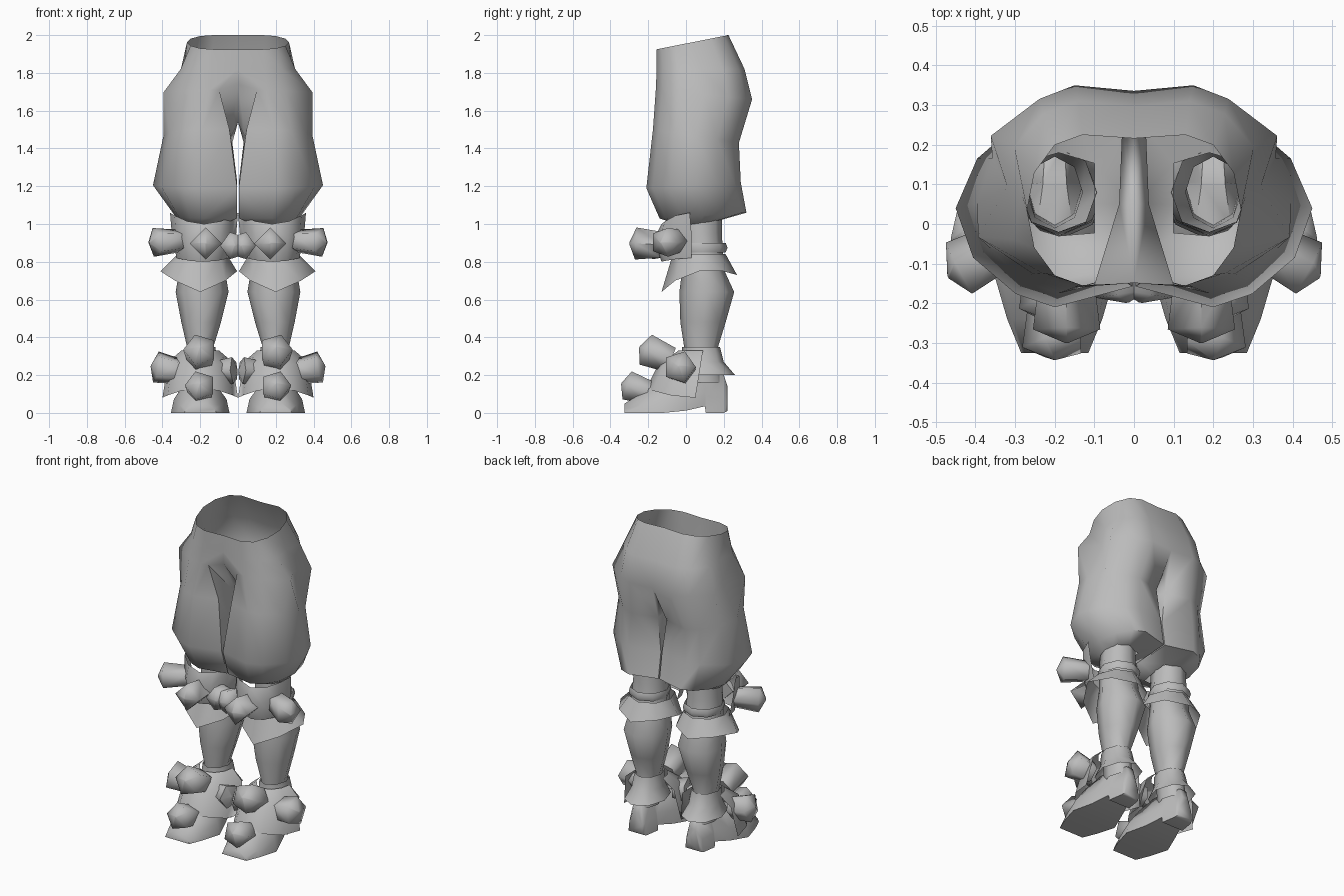
import bpy, bmesh
from math import sin, cos, radians, pi
from mathutils import Vector

if "Cube" in bpy.data.objects:
    bpy.data.objects.remove(bpy.data.objects["Cube"])

grey = bpy.data.materials.new("plain grey")
grey.use_nodes = True
grey.diffuse_color = (0.5, 0.5, 0.5, 1)
grey.node_tree.nodes["Principled BSDF"].inputs["Base Color"].default_value = (0.5, 0.5, 0.5, 1)


def finish(name, bm, angle):
    """Weld, mirror to the other leg and shade one part."""
    bmesh.ops.remove_doubles(bm, verts=bm.verts, dist=0.0005)
    bmesh.ops.recalc_face_normals(bm, faces=bm.faces)
    mesh = bpy.data.meshes.new(name)
    bm.to_mesh(mesh)
    bm.free()
    mesh.materials.append(grey)
    ob = bpy.data.objects.new(name, mesh)
    bpy.context.collection.objects.link(ob)
    ob.modifiers.new("mirror", 'MIRROR')
    bpy.ops.object.select_all(action='DESELECT')
    ob.select_set(True)
    bpy.context.view_layer.objects.active = ob
    bpy.ops.object.shade_smooth_by_angle(angle=radians(angle))


def skin(bm, rings, closed=True, caps=False):
    """Join a run of equal point rings with quads."""
    rows = [[bm.verts.new(p) for p in ring] for ring in rings]
    n = len(rows[0])
    for a, b in zip(rows, rows[1:]):
        for i in range(n if closed else n - 1):
            j = (i + 1) % n
            bm.faces.new((a[i], a[j], b[j], b[i]))
    if caps:
        bm.faces.new(rows[0])
        bm.faces.new(rows[-1])


def loft(name, rings, closed=True, caps=False, angle=65):
    bm = bmesh.new()
    skin(bm, rings, closed, caps)
    finish(name, bm, angle)


def oval(cx, cy, rx, ry, z, n=8):
    return [(cx + rx * cos(2 * pi * i / n), cy + ry * sin(2 * pi * i / n), z) for i in range(n)]


def front_arc(cx, cy, rx, ry, z, lift, n=7):
    """Half oval around the front, its ends raised by lift."""
    pts = []
    for i in range(n):
        a = pi + pi * i / (n - 1)
        pts.append((cx + rx * cos(a), cy + ry * sin(a), z + lift * cos(a) ** 2))
    return pts


# Trousers: centre, width, front y, back y, front z, back z, inner front x, inner back x, pinch
levels = [
    (.13, .14, -.155, .225, 1.925, 2.0, 0, 0, 1),
    (.14, .19, -.155, .31, 1.82, 1.82, 0, 0, 1.1),
    (.15, .25, -.16, .35, 1.71, 1.66, .1, 0, 1.5),
    (.19, .205, -.175, .28, 1.5, 1.43, .045, .03, 1.4),
    (.2, .25, -.21, .29, 1.19, 1.22, .004, .004, 1.7),
    (.18, .155, -.14, .32, 1.03, 1.06, .004, .004, 1.1),
    (.19, .095, -.03, .18, .99, 1.02, .1, .1, 1),
]
hip_pocket = {(1, 3): -.045, (2, 3): -.08, (2, 2): .035, (2, 4): .01}
outer, inner = [], []
for k, (cx, rx, yf, yb, zf, zb, xf, xb, pinch) in enumerate(levels):
    tuck = .96 if k < 3 else .75
    ring = [(xf, yf * tuck, zf)]
    for i in range(7):
        a = radians(-90 + 30 * i)
        s = (sin(a) + 1) / 2
        x = cx + rx * max(cos(a), 0) ** (pinch if i > 2 else (1 + pinch) / 2)
        ring.append((x + hip_pocket.get((k, i), 0), yf + (yb - yf) * s, zf + (zb - zf) * s))
    ring.append((xb, yb * (tuck + .1 if k > 2 else tuck), zb))
    outer.append(ring)
    inner.append([ring[0], ((xf + xb) / 2, .05, (zf + zb) / 2), ring[-1]])
bm = bmesh.new()
skin(bm, outer, closed=False)
skin(bm, inner[3:], closed=False)

# Crotch saddle between the legs
front, middle, back = (0, -.145, 1.74), (0, .05, 1.54), (0, .27, 1.55)
skin(bm, [[front, middle, back], [inner[2][0], inner[3][1], inner[3][2]]], closed=False)
for tri in ((outer[1][0], front, inner[2][0]),
            (inner[2][0], inner[3][0], inner[3][1]),
            (inner[2][2], back, inner[3][2])):
    bm.faces.new([bm.verts.new(p) for p in tri])
finish("trousers", bm, 70)

# Lower legs
loft("lower_leg", [oval(*r) for r in (
    (.19, .08, .095, .11, 1.03), (.19, .08, .1, .11, .95), (.19, .09, .12, .11, .76),
    (.19, .11, .14, .145, .64), (.195, .09, .105, .12, .48), (.2, .08, .07, .09, .35),
    (.2, .1, .07, .1, .16))])

# Feet: y, half width, sole z, top z
feet = []
for y, w, lo, hi in ((-.325, .085, 0, .05), (-.24, .12, 0, .1), (-.12, .155, 0, .18),
                     (0, .11, .012, .22), (.1, .075, .035, .22), (.105, .075, 0, .22),
                     (.2, .06, 0, .2), (.22, .05, .01, .14)):
    mid = lo + (hi - lo) * .4
    feet.append([(.2 + sx * w, y, z) for sx, z in
                 ((-1, lo), (1, lo), (.9, mid), (.4, hi), (-.4, hi), (-.9, mid))])
loft("foot", feet, caps=True)

# Knee guard, strap and pointed skirt
loft("knee_guard", [front_arc(.18, .02, .18, .15, 1.0, .06), front_arc(.18, .03, .17, .2, .92, .02),
                    front_arc(.185, .03, .14, .16, .8, .02)], closed=False)
loft("knee_strap", [oval(.19, .09, .115, .12, .9), oval(.19, .09, .12, .13, .875),
                    oval(.19, .09, .115, .12, .85)])
hem = []
for i, (x, y, z) in enumerate(oval(.2, .07, .21, .2, .75)):
    drop = .11 if i == 6 else .05 if i in (5, 7) else .02 if i == 2 else 0
    k = .9 if i % 2 else 1
    hem.append((max(.005, .2 + (x - .2) * k), .07 + (y - .07) * k, z - drop))
loft("knee_skirt", [oval(.19, .07, .13, .14, .84), hem])

# Ankle cuff and the flared guard over the instep
loft("ankle_cuff", [oval(.2, .08, .08, .1, .35), oval(.2, .09, .09, .11, .27), oval(.2, .1, .12, .16, .2)])
loft("instep_guard", [front_arc(.2, .09, .1, .13, .33, 0), front_arc(.2, .08, .17, .23, .25, .02),
                      front_arc(.2, .05, .2, .26, .13, -.05)], closed=False)


def stud(name, base, direction, r, length, sides=5):
    """Flared peg with a low pointed cap."""
    turn = Vector(direction).normalized().to_track_quat('Z', 'Y')
    bm = bmesh.new()
    rings = []
    for size, h in ((.8, 0), (1, length * .8), (.06, length)):
        rings.append([Vector(base) + turn @ Vector((p[0], p[1], h))
                      for p in oval(0, 0, r * size, r * size, 0, sides)])
    skin(bm, rings, caps=True)
    finish(name, bm, 75)


# Studs on knees and feet
stud("knee_front_stud", (.17, -.13, .89), (0, -1, .05), .085, .17, 4)
stud("knee_outer_stud", (.31, -.05, .91), (.85, -.45, -.05), .08, .18)
stud("knee_inner_stud", (.035, -.08, .885), (-.15, -.95, 0), .075, .12)
stud("instep_stud", (.2, -.08, .28), (0, -.85, .35), .09, .18)
stud("toe_stud", (.2, -.19, .105), (0, -.9, .3), .082, .16)
stud("ankle_outer_stud", (.31, -.02, .22), (.95, -.12, .18), .088, .155)
stud("ankle_inner_stud", (.1, -.03, .22), (-.95, -.25, .05), .075, .1)
